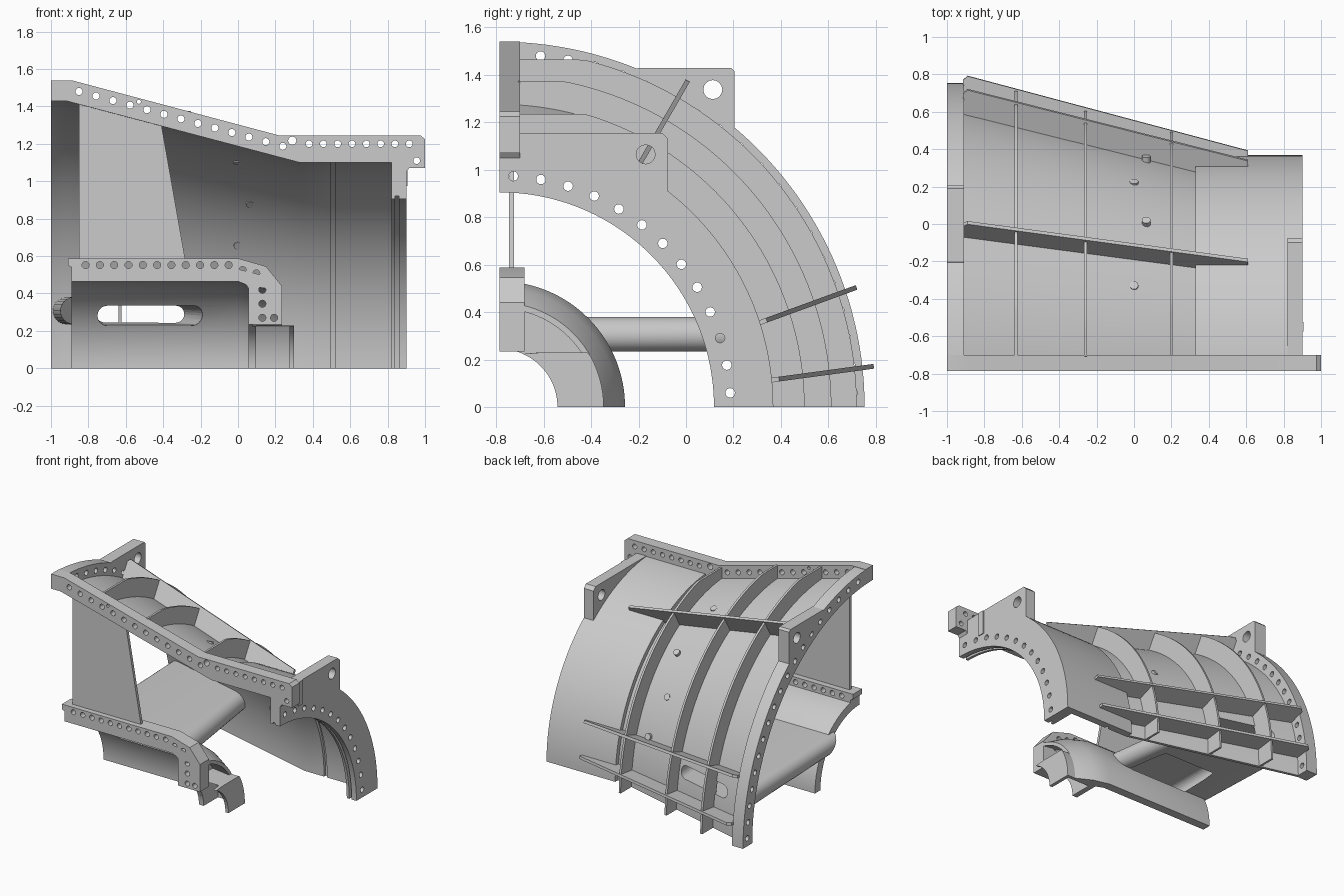
import bpy, bmesh, math
from mathutils import Matrix, Vector

if "Cube" in bpy.data.objects:
    bpy.data.objects.remove(bpy.data.objects["Cube"])

CY = -0.787          # y of the machine axis, which runs along x at z = 0
Q = math.pi / 2


def make(name, rings, smooth=False):
    """Skin a series of equal point loops and cap both ends."""
    bm = bmesh.new()
    loops = [[bm.verts.new(p) for p in ring] for ring in rings]
    n = len(loops[0])
    for a, b in zip(loops, loops[1:]):
        for i in range(n):
            j = (i + 1) % n
            bm.faces.new((a[i], a[j], b[j], b[i]))
    bm.faces.new(loops[0])
    bm.faces.new(loops[-1])
    bmesh.ops.recalc_face_normals(bm, faces=bm.faces)
    me = bpy.data.meshes.new(name)
    bm.to_mesh(me)
    bm.free()
    ob = bpy.data.objects.new(name, me)
    bpy.context.collection.objects.link(ob)
    if smooth:
        shade(ob)
    return ob


def shade(ob):
    bpy.ops.object.select_all(action='DESELECT')
    ob.select_set(True)
    bpy.context.view_layer.objects.active = ob
    bpy.ops.object.shade_smooth_by_angle(angle=math.radians(30))


def revolve(name, profile, a0=0.0, a1=Q, seg=48, ztop=9.0):
    """Sweep an (x, radius) profile about the axis, limited in height."""
    rings = []
    for k in range(seg + 1):
        a = a0 + (a1 - a0) * k / seg
        rings.append([(x, CY + r * math.cos(a), min(r * math.sin(a), ztop)) for x, r in profile])
    return make(name, rings, True)


def plate(name, pts, lo, hi, axis):
    """Extrude a flat outline: axis 'y' takes (x, z), axis 'x' takes (y, z)."""
    place = (lambda p, d: (p[0], d, p[1])) if axis == 'y' else (lambda p, d: (d, p[0], p[1]))
    return make(name, [[place(p, d) for p in pts] for d in (lo, hi)])


def drill(ob, holes, axis, mid, depth=0.4):
    """Cut round holes (u, z, radius) along an axis."""
    bm = bmesh.new()
    for u, z, r in holes:
        if axis == 'y':
            m = Matrix.Translation((u, mid, z)) @ Matrix.Rotation(Q, 4, 'X')
        else:
            m = Matrix.Translation((mid, u, z)) @ Matrix.Rotation(Q, 4, 'Y')
        bmesh.ops.create_cone(bm, cap_ends=True, segments=16, radius1=r, radius2=r, depth=depth, matrix=m)
    me = bpy.data.meshes.new("cutter")
    bm.to_mesh(me)
    bm.free()
    cutter = bpy.data.objects.new("cutter", me)
    bpy.context.collection.objects.link(cutter)
    cut(ob, cutter)


def cut(ob, cutter):
    mod = ob.modifiers.new("cut", 'BOOLEAN')
    mod.operation = 'DIFFERENCE'
    mod.solver = 'EXACT'
    mod.object = cutter
    bpy.context.view_layer.update()
    dg = bpy.context.evaluated_depsgraph_get()
    me = bpy.data.meshes.new_from_object(ob.evaluated_get(dg))
    ob.modifiers.clear()
    ob.data = me
    bpy.data.objects.remove(cutter)
    shade(ob)


def stadium(x0, x1, z0, z1, n=12):
    r, zc = (z1 - z0) / 2, (z0 + z1) / 2
    pts = []
    for c, s in ((x1 - r, -Q), (x0 + r, Q)):
        for k in range(n + 1):
            a = s + math.pi * k / n
            pts.append((c + r * math.cos(a), zc + r * math.sin(a)))
    return pts


def bore(x):
    return 1.43 - 0.264 * (max(min(x, 0.33), -0.92) + 0.92)


def slot():
    return make("slot_cutter", [[(x, y, z) for x, z in s] for y, s in (
        (-0.6, stadium(-0.75, -0.17, 0.225, 0.335)), (0.9, stadium(-0.76, -0.335, 0.25, 0.335)))])


# Outer casing: end rings, cone and cylinder in one section
casing = revolve("outer_casing", [
    (-1, 1.54), (-0.91, 1.54), (-0.91, 1.45), (0.33, 1.122), (0.33, 1.155), (0.9, 1.155), (0.9, 0.905),
    (0.86, 0.905), (0.86, 0.935), (0.84, 0.935), (0.84, 0.905), (0.82, 0.905), (0.82, 1.1),
    (0.52, 1.1), (0.52, 1.12), (0.495, 1.12), (0.495, 1.1), (0.33, 1.1), (-0.92, 1.43), (-1, 1.43)])
drill(casing, [(CY + 1.49 * math.cos(a), 1.49 * math.sin(a), 0.02)
               for a in (math.radians(2.3 + 4.5 * k) for k in range(19))], 'x', -0.95, 0.15)
drill(casing, [(CY + 0.975 * math.cos(a), 0.975 * math.sin(a), 0.02)
               for a in (math.radians(3.5 + 6.92 * k) for k in range(13))], 'x', 0.9)
cut(casing, slot())

# Upright split flange along the top of the casing
flange = plate("split_flange", [
    (-1, 1.43), (-0.92, 1.43), (0.33, 1.1), (0.82, 1.1), (0.82, 0.92), (0.9, 0.92), (0.9, 1.05),
    (0.915, 1.07), (1, 1.07), (1, 1.225), (0.975, 1.245), (0.22, 1.245), (-0.89, 1.54), (-1, 1.54)],
    CY, -0.70, 'y')
holes = [(-0.85 + 0.0908 * k, 1.48 - 0.0244 * k, 0.019) for k in range(13)]
holes += [(-0.53, 1.425, 0.011), (0.29, 1.217, 0.022), (0.955, 1.11, 0.018)]
holes += [(0.38 + 0.0765 * k, 1.2, 0.018) for k in range(8)]
drill(flange, holes, 'y', -0.74)
drill(flange, [(-0.728, 0.973, 0.02)], 'x', 0.86, 0.2)

# Lifting lugs on both end rings
rear = plate("rear_lug", [(-0.23, 1.41), (-0.2, 1.43), (0.19, 1.43), (0.205, 1.415), (0.205, 1.17), (0, 1.28)],
             -1, -0.91, 'x')
drill(rear, [(0.113, 1.338, 0.04)], 'x', -0.95)
front = plate("front_lug", [(-0.71, 1.155), (-0.1, 1.155), (-0.075, 1.13), (-0.075, 0.9), (-0.1, 0.87),
                            (-0.4, 1.04), (-0.71, 1.09)], 0.82, 0.9, 'x')
drill(front, [(-0.17, 1.065, 0.04)], 'x', 0.86)
plate("end_key", [(-0.575, 0.975), (-0.525, 0.975), (-0.525, 1.155), (-0.575, 1.155)], 0.88, 0.906, 'x')

# Curved ribs around the casing, flattened near the top
for k, (x, r, top) in enumerate(((-0.63, 1.507, 1.465), (-0.26, 1.4, 1.375), (0.2, 1.287, 1.235))):
    low = bore(x) + 0.01
    revolve(f"curved_rib_{k + 1}", [(x - 0.008, low), (x + 0.008, low), (x + 0.008, r), (x - 0.008, r)],
            a1=math.acos(0.08 / r), ztop=top)

# Long tapering ribs standing radially on the casing
for k, (deg, lean) in enumerate(((6.2, 1.5), (18.5, 1.5), (60, 0))):
    a, b = math.radians(deg), math.radians(deg + lean)
    base = Vector((0, math.cos(a), math.sin(a))) * 1.58
    out, side = Vector((0, math.cos(b), math.sin(b))), Vector((0, -math.sin(b), math.cos(b)))
    outline = [(-0.915, 1.435), (0.3, 1.11), (0.61, 1.125), (0.61, 1.185), (-0.89, 1.588), (-0.915, 1.565)]
    make(f"long_rib_{k + 1}", [[Vector((x, CY, 0)) + base + out * (r - 1.58) + side * d for x, r in outline]
                               for d in (-0.01, 0.01)])

# Small probe bosses
for k, (x, deg, h) in enumerate(((0, 67.8, 0.03), (0.065, 48.5, 0.05), (0, 33.5, 0.03), (0.065, 19.5, 0.05))):
    a = math.radians(deg)
    out, side = Vector((0, math.cos(a), math.sin(a))), Vector((0, -math.sin(a), math.cos(a)))
    make(f"boss_{k + 1}", [[Vector((x, CY, 0)) + out * d
                            + 0.023 * (side * math.sin(t) + Vector((math.cos(t), 0, 0)))
                            for t in (math.tau * i / 16 for i in range(16))]
                           for d in (bore(x) - 0.004, bore(x) + h)], True)

# Inner hub: shell with tapered nose, end wall and short channel collar
hub = revolve("hub_shell", [(-0.89, 0.465), (0.0, 0.465), (0.06, 0.44), (0.235, 0.415), (0.235, 0.44),
                            (0.12, 0.50), (0.0, 0.53), (-0.89, 0.53)], seg=32)
cut(hub, slot())
revolve("hub_end_wall", [(0.055, 0.245), (0.08, 0.245), (0.08, 0.46), (0.055, 0.46)], seg=32)
revolve("hub_collar", [(0.07, 0.245), (0.095, 0.245), (0.095, 0.415), (0.275, 0.415), (0.275, 0.245),
                       (0.3, 0.245), (0.3, 0.44), (0.07, 0.44)], a1=math.radians(66), seg=24, ztop=0.23)

# Hub split flange
hub_flange = plate("hub_flange", [
    (-0.89, 0.465), (0.03, 0.465), (0.055, 0.43), (0.055, 0.235), (0.235, 0.235), (0.235, 0.44),
    (0.15, 0.545), (0.0, 0.588), (-0.91, 0.588), (-0.91, 0.55), (-0.89, 0.54)], CY, -0.68, 'y')
holes = [(-0.815 + 0.0765 * k, 0.552, 0.019) for k in range(11)]
holes += [(0.025, 0.525, 0.019), (0.098, 0.507, 0.019)]
holes += [(x, z, 0.019) for x, z in ((0.13, 0.42), (0.13, 0.345), (0.13, 0.27), (0.193, 0.27))]
drill(hub_flange, holes, 'y', -0.73)

# Struts joining hub and casing
plate("upright_strut", [(-0.85, 0.57), (-0.28, 0.57), (-0.41, 1.305), (-0.85, 1.42)], -0.747, -0.725, 'y')
ends = ((stadium(-0.95, -0.12, 0.235, 0.38), lambda x: 0.49),
        (stadium(-0.99, -0.24, 0.235, 0.38), lambda x: bore(x) + 0.01))
strut = make("level_strut", [[(x, CY + math.sqrt(rad(x) ** 2 - z * z), z) for x, z in s] for s, rad in ends], True)
cut(strut, slot())
